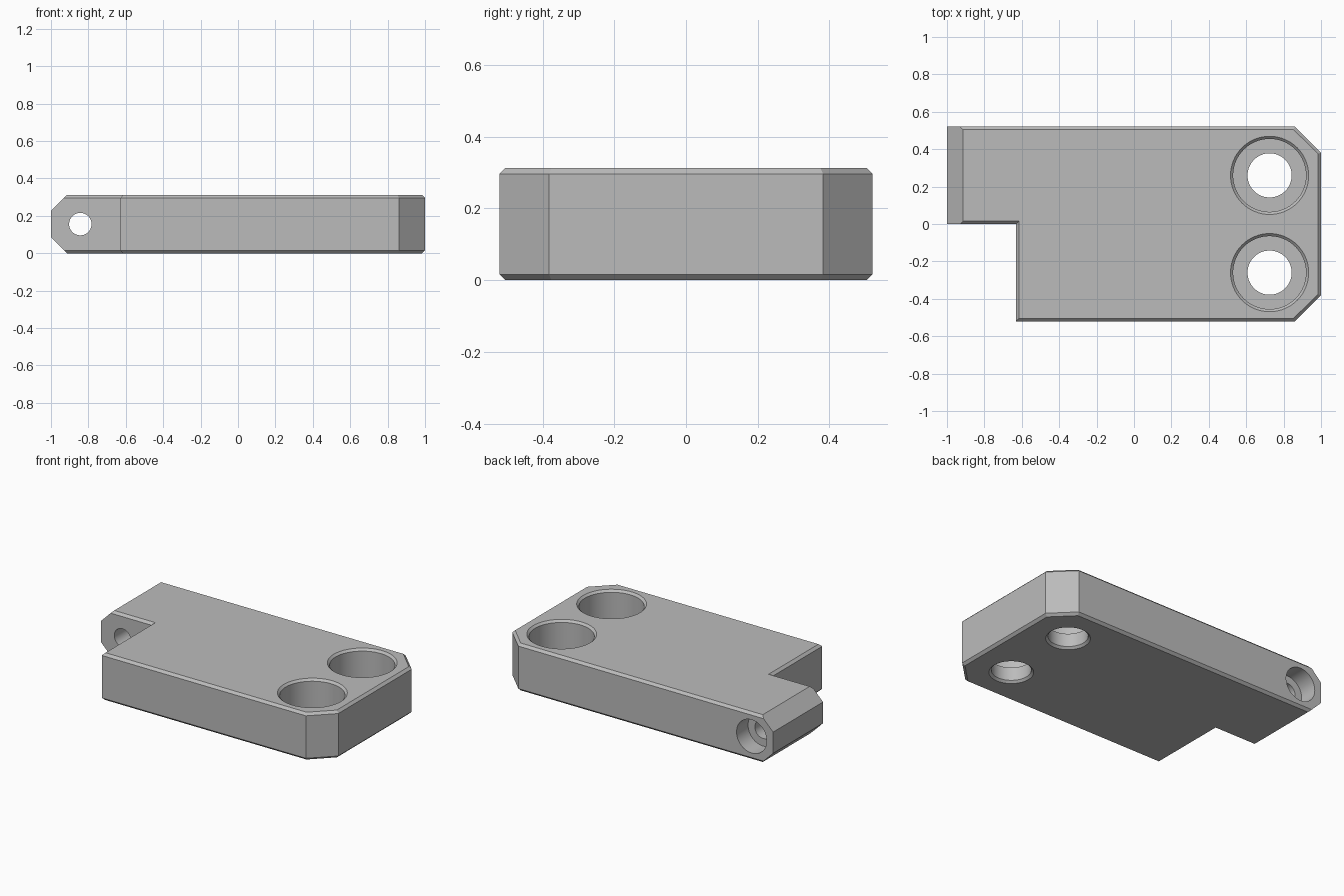
import bpy
import bmesh
import math
from mathutils import Matrix, Vector

HEIGHT = 0.312
EDGE = 0.016
MID = HEIGHT / 2

cube = bpy.data.objects.get("Cube")
if cube:
    bpy.data.objects.remove(cube, do_unlink=True)

metal = bpy.data.materials.new("plain_grey")
metal.use_nodes = True
GREY = (0.5, 0.5, 0.5, 1)
metal.diffuse_color = GREY
metal.node_tree.nodes["Principled BSDF"].inputs["Base Color"].default_value = GREY


def add_object(name, bm):
    bmesh.ops.recalc_face_normals(bm, faces=bm.faces)
    mesh = bpy.data.meshes.new(name)
    bm.to_mesh(mesh)
    bm.free()
    mesh.materials.append(metal)
    obj = bpy.data.objects.new(name, mesh)
    bpy.context.collection.objects.link(obj)
    return obj


def lathe(name, profile, matrix, sides=64):
    """Revolve (radius, height) points that start and end on the axis."""
    bm = bmesh.new()
    verts = [bm.verts.new((r, 0, z)) for r, z in profile]
    edges = [bm.edges.new(pair) for pair in zip(verts, verts[1:])]
    bmesh.ops.spin(bm, geom=verts + edges, cent=(0, 0, 0), axis=(0, 0, 1),
                   angle=math.tau, steps=sides)
    bmesh.ops.remove_doubles(bm, verts=bm.verts, dist=1e-4)
    bm.transform(matrix)
    return add_object(name, bm)


# Plate: notched outline with two clipped corners
outline = [(-1, 0), (-0.63, 0), (-0.63, -0.52), (0.86, -0.52),
           (1, -0.382), (1, 0.382), (0.86, 0.52), (-1, 0.52)]
bm = bmesh.new()
base = bm.faces.new([bm.verts.new((x, y, 0)) for x, y in outline])
top = bmesh.ops.extrude_face_region(bm, geom=[base])["geom"]
bmesh.ops.translate(bm, vec=(0, 0, HEIGHT),
                    verts=[v for v in top if isinstance(v, bmesh.types.BMVert)])
bmesh.ops.recalc_face_normals(bm, faces=bm.faces)

# Small bevel around the upper and lower rims
rims = [e for e in bm.edges if abs(e.verts[0].co.z - e.verts[1].co.z) < 1e-4]
bmesh.ops.bevel(bm, geom=rims, offset=EDGE, segments=1, affect='EDGES')

# Large chamfers above and below the narrow end
for side in (-1, 1):
    geom = bm.verts[:] + bm.edges[:] + bm.faces[:]
    cut = bmesh.ops.bisect_plane(
        bm, geom=geom, plane_co=(-1, 0, MID + side * 0.07),
        plane_no=Vector((-1, 0, side)), clear_outer=True)
    rim = [e for e in cut["geom_cut"] if isinstance(e, bmesh.types.BMEdge)]
    bmesh.ops.holes_fill(bm, edges=rim, sides=0)
plate = add_object("mounting_plate", bm)

# Counterbored holes with chamfered mouths
bore = [(0, -0.05), (0.182, -0.05), (0.118, 0.014), (0.118, 0.1),
        (0.195, 0.1), (0.195, HEIGHT - 0.014), (0.245, HEIGHT + 0.036),
        (0, HEIGHT + 0.036)]
cutters = [lathe("bolt_hole_cutter", bore, Matrix.Translation((0.725, y, 0)))
           for y in (-0.26, 0.26)]

# Stepped cross hole through the narrow end, wide at the back
cross = [(0, -0.1), (0.06, -0.1), (0.06, 0.4), (0.11, 0.4), (0.11, 0.6), (0, 0.6)]
turn = Matrix.Translation((-0.843, 0, MID)) @ Matrix.Rotation(-math.pi / 2, 4, 'X')
cutters.append(lathe("cross_hole_cutter", cross, turn))

bpy.ops.object.select_all(action='DESELECT')
bpy.context.view_layer.objects.active = plate
plate.select_set(True)
for cutter in cutters:
    cutter.hide_render = True
    mod = plate.modifiers.new("hole", 'BOOLEAN')
    mod.operation = 'DIFFERENCE'
    mod.solver = 'EXACT'
    mod.object = cutter
    bpy.ops.object.modifier_apply(modifier=mod.name)
    bpy.data.objects.remove(cutter, do_unlink=True)

bpy.ops.object.shade_smooth_by_angle(angle=math.radians(30))
